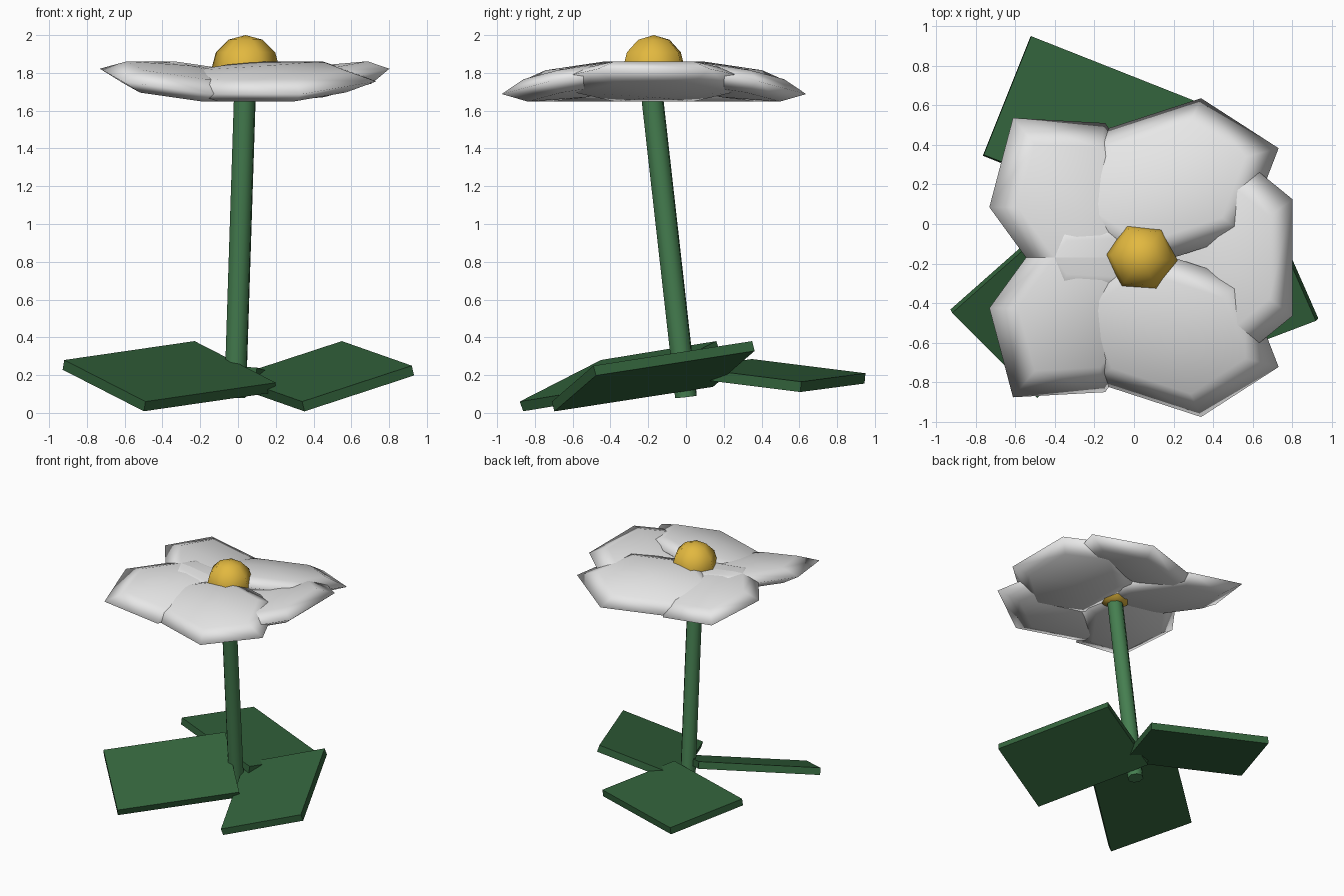
import bpy, bmesh, math
from mathutils import Matrix, Vector

cube = bpy.data.objects.get("Cube")
if cube:
    bpy.data.objects.remove(cube, do_unlink=True)


def material(name, rgb):
    m = bpy.data.materials.new(name)
    m.use_nodes = True
    m.diffuse_color = (*rgb, 1)
    bsdf = next(n for n in m.node_tree.nodes if n.type == 'BSDF_PRINCIPLED')
    bsdf.inputs["Base Color"].default_value = (*rgb, 1)
    return m


white = material("petal white", (0.8, 0.8, 0.8))
yellow = material("pollen yellow", (0.76, 0.48, 0.05))
stem_green = material("stem green", (0.06, 0.21, 0.08))
leaf_green = material("leaf green", (0.033, 0.125, 0.045))


def add_part(name, bm, mat, smooth):
    bmesh.ops.recalc_face_normals(bm, faces=bm.faces)
    for f in bm.faces:
        f.smooth = smooth
    mesh = bpy.data.meshes.new(name)
    bm.to_mesh(mesh)
    bm.free()
    mesh.materials.append(mat)
    ob = bpy.data.objects.new(name, mesh)
    bpy.context.collection.objects.link(ob)
    return ob


def sphere(name, rings, matrix, mat):
    bm = bmesh.new()
    bmesh.ops.create_uvsphere(bm, u_segments=6, v_segments=rings, radius=1, matrix=matrix)
    return add_part(name, bm, mat, True)


# Petals: flattened six-sided spheres in a ring, each turned against its position
heart = Vector((0.05, -0.17, 1.755))
for k in range(5):
    a = math.radians(72 * k)
    place = heart + 0.39 * Vector((math.cos(a), math.sin(a), 0))
    sphere(f"petal_{k + 1}", 4,
           Matrix.Translation(place) @ Matrix.Rotation(-a, 4, 'Z')
           @ Matrix.Rotation(math.radians(-10.5), 4, 'Y')
           @ Matrix.Diagonal((0.425, 0.59, 0.085, 1)), white)

# Flower centre
sphere("flower_centre", 6,
       Matrix.Translation((0.04, -0.17, 1.818)) @ Matrix.Rotation(math.radians(25), 4, 'Z')
       @ Matrix.Diagonal((0.182, 0.182, 0.182, 1)), yellow)

# Leaning stem
foot, top = Vector((-0.015, 0, 0.085)), Vector((0.037, -0.182, 1.7))
axis = top - foot
bm = bmesh.new()
bmesh.ops.create_cone(bm, cap_ends=True, segments=8, radius1=0.06, radius2=0.06, depth=axis.length,
                      matrix=Matrix.Translation((foot + top) / 2)
                      @ axis.to_track_quat('Z', 'Y').to_matrix().to_4x4())
stem = add_part("stem", bm, stem_green, False)
bpy.ops.object.select_all(action='DESELECT')
stem.select_set(True)
bpy.context.view_layer.objects.active = stem
bpy.ops.object.shade_smooth_by_angle(angle=math.radians(60))


# Leaves: thin tilted boards, from one top corner and its two neighbours
def leaf(name, corner, long_end, short_end, thick=0.055):
    c, u, v = Vector(corner), Vector(long_end), Vector(short_end)
    u, v = u - c, v - c
    n = u.cross(v).normalized()
    n = n * thick if n.z < 0 else n * -thick
    frame = Matrix((u, v, n)).transposed().to_4x4()
    frame.translation = c + (u + v + n) / 2
    bm = bmesh.new()
    bmesh.ops.create_cube(bm, size=1, matrix=frame)
    add_part(name, bm, leaf_green, False)


leaf("left_leaf", (0.92, -0.49, 0.25), (0.55, 0.35, 0.38), (0.34, -0.71, 0.06))
leaf("right_leaf", (-0.92, -0.45, 0.28), (-0.23, 0.16, 0.38), (-0.49, -0.88, 0.06))
leaf("back_leaf", (-0.52, 0.95, 0.21), (0.34, 0.61, 0.165), (-0.76, 0.35, 0.285))
